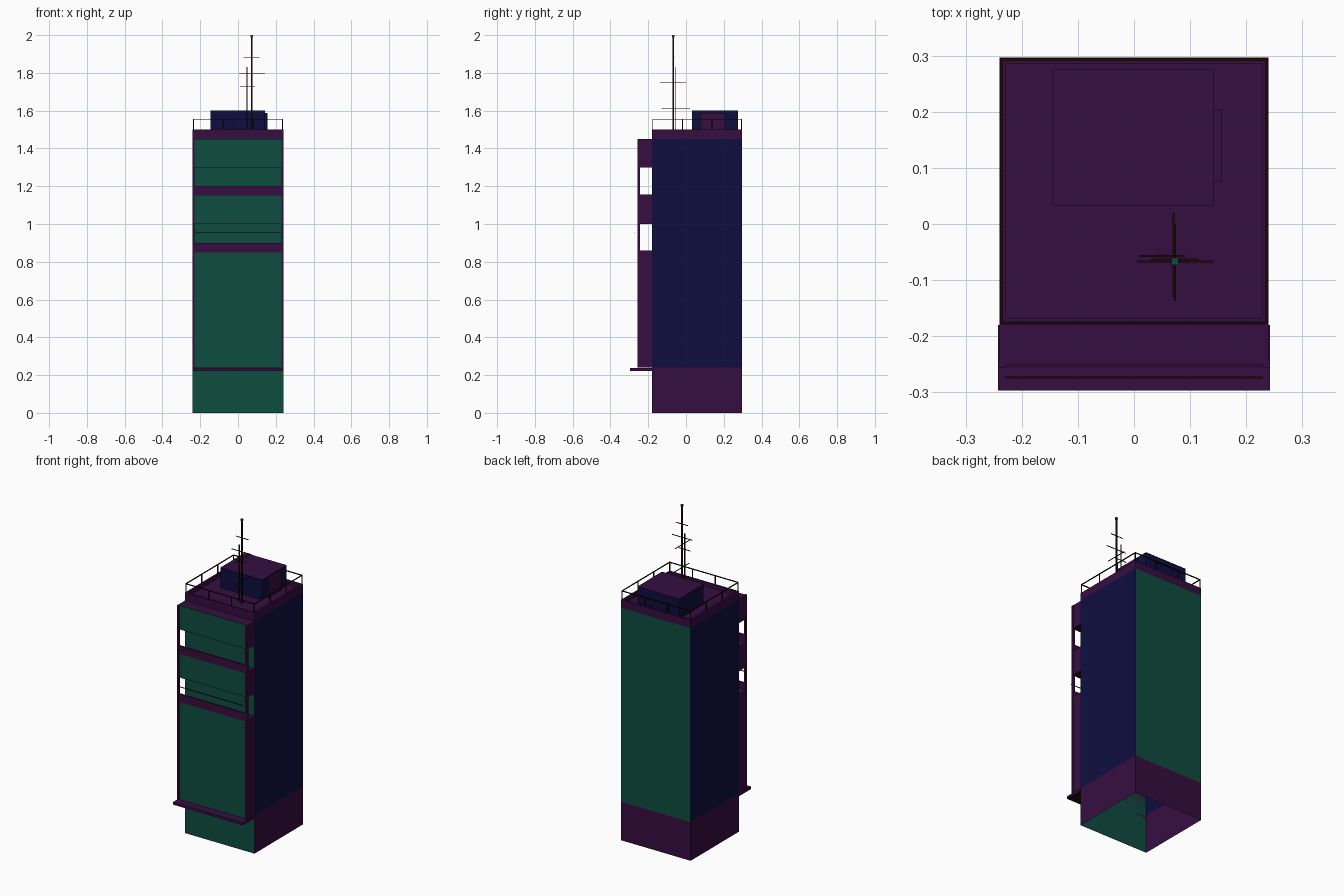
import bpy, bmesh

if "Cube" in bpy.data.objects:
    bpy.data.objects.remove(bpy.data.objects["Cube"])


def material(name, rgb):
    m = bpy.data.materials.new(name)
    m.diffuse_color = (*rgb, 1)
    m.use_nodes = True
    m.node_tree.nodes["Principled BSDF"].inputs["Base Color"].default_value = m.diffuse_color
    return m


PURPLE, NAVY, GREEN, DARK = range(4)
MATS = [material("purple", (0.037, 0.004, 0.051)),
        material("navy", (0.004, 0.004, 0.051)),
        material("green", (0.0048, 0.074, 0.051)),
        material("dark_brown", (0.014, 0.0024, 0.0024))]


def finish(name, bm, rule):
    """Turn a bmesh into an object, colouring each face by rule(centre, normal)."""
    bm.normal_update()
    for f in bm.faces:
        f.material_index = rule(f.calc_center_median(), f.normal)
    me = bpy.data.meshes.new(name)
    bm.to_mesh(me)
    bm.free()
    for m in MATS:
        me.materials.append(m)
    ob = bpy.data.objects.new(name, me)
    bpy.context.collection.objects.link(ob)
    return ob


def add_box(bm, x0, x1, y0, y1, z0, z1):
    verts = bmesh.ops.create_cube(bm, size=1)["verts"]
    for v in verts:
        v.co = (x1 if v.co.x > 0 else x0,
                y1 if v.co.y > 0 else y0,
                z1 if v.co.z > 0 else z0)


def boxes(name, dims, rule):
    bm = bmesh.new()
    for d in dims:
        add_box(bm, *d)
    if isinstance(rule, int):
        return finish(name, bm, lambda c, n: rule)
    return finish(name, bm, rule)


W, YF, YB = 0.24, -0.18, 0.297      # half width, front wall, back wall
DECK = 1.475

# Tower shell: open at the bottom, with a parapet and a sunken roof deck
bm = bmesh.new()
prev = None
for z, inset in [(0, 0), (0.24, 0), (1.45, 0), (1.5, 0), (1.5, 0.012), (DECK, 0.012)]:
    x, a, b = W - inset, YF + inset, YB - inset
    ring = [bm.verts.new(p) for p in ((-x, a, z), (x, a, z), (x, b, z), (-x, b, z))]
    if prev:
        for i in range(4):
            j = (i + 1) % 4
            bm.faces.new((prev[i], prev[j], ring[j], ring[i]))
    prev = ring
bm.faces.new(prev)


def tower_rule(c, n):
    if c.z > 1.45:
        return PURPLE
    if n.y < -0.5:
        return GREEN
    if c.z < 0.24:
        return PURPLE
    return GREEN if n.y > 0.5 else NAVY


finish("tower", bm, tower_rule)


# Front bay blocks, leaving two open balconies between them
def bay_rule(c, n):
    if n.y < -0.5:
        return GREEN
    return DARK if n.z < -0.5 else PURPLE


boxes("front_bay", [(-W, W, -0.25, YF, z0, z1)
                    for z0, z1 in ((0.24, 0.86), (1.0, 1.155), (1.3, 1.45))], bay_rule)

# Balcony upstands and corner columns
boxes("balcony_band", [(-0.23, 0.23, -0.255, -0.245, z, z + 0.05) for z in (0.85, 1.15)], PURPLE)
boxes("bay_column", [(min(s * 0.229, s * 0.242), max(s * 0.229, s * 0.242),
                      -0.257, -0.243, 0.24, 1.45) for s in (-1, 1)], PURPLE)
boxes("balcony_rail", [(-0.23, 0.23, -0.275, -0.272, 0.954, 0.958)], DARK)

# Entrance canopy
boxes("canopy", [(-0.242, 0.242, -0.297, YF, 0.222, 0.237)],
      lambda c, n: DARK if n.z < -0.5 else PURPLE)

# Roof house with a side door block
boxes("roof_house", [(-0.145, 0.143, 0.033, 0.275, DECK, 1.6)],
      lambda c, n: PURPLE if n.z > 0.5 else NAVY)
boxes("roof_house_door", [(0.143, 0.157, 0.075, 0.205, DECK, 1.588)],
      lambda c, n: PURPLE if n.z > 0.5 or n.x > 0.5 else NAVY)

# Roof railing: top rails and posts around the parapet
r, X, A, B = 0.0025, W - 0.004, YF + 0.004, YB - 0.004
parts = []
for y in (A, B):
    parts.append((-X - r, X + r, y - r, y + r, 1.552, 1.557))
for x in (-X, X):
    parts.append((x - r, x + r, A, B, 1.552, 1.557))
for i in range(4):
    for j in range(4):
        if i in (0, 3) or j in (0, 3):
            x, y = -X + 2 * X * i / 3, A + (B - A) * j / 3
            parts.append((x - r, x + r, y - r, y + r, 1.5, 1.555))
boxes("roof_railing", parts, DARK)

# Antenna masts: (x, y, half thickness, top)
boxes("mast", [(x - h, x + h, y - h, y + h, DECK, top) for x, y, h, top in
               ((0.073, -0.067, 0.004, 1.99), (0.048, -0.057, 0.0025, 1.83))], DARK)

# Antenna crossbars
t = 0.0018
bars = [(x0, x1, y - t, y + t, z - t, z + t) for x0, x1, y, z in
        ((0.03, 0.115, -0.063, 1.88), (0.005, 0.142, -0.067, 1.795), (0.01, 0.09, -0.057, 1.73))]
bars += [(x - t, x + t, y0, y1, z - t, z + t) for x, y0, y1, z in
         ((0.073, -0.137, 0.0, 1.75), (0.07, -0.13, 0.02, 1.61))]
boxes("antenna_bar", bars, DARK)

# Beacon on the tall mast
boxes("beacon", [(0.067, 0.079, -0.073, -0.061, 1.988, 2.0)], GREEN)
